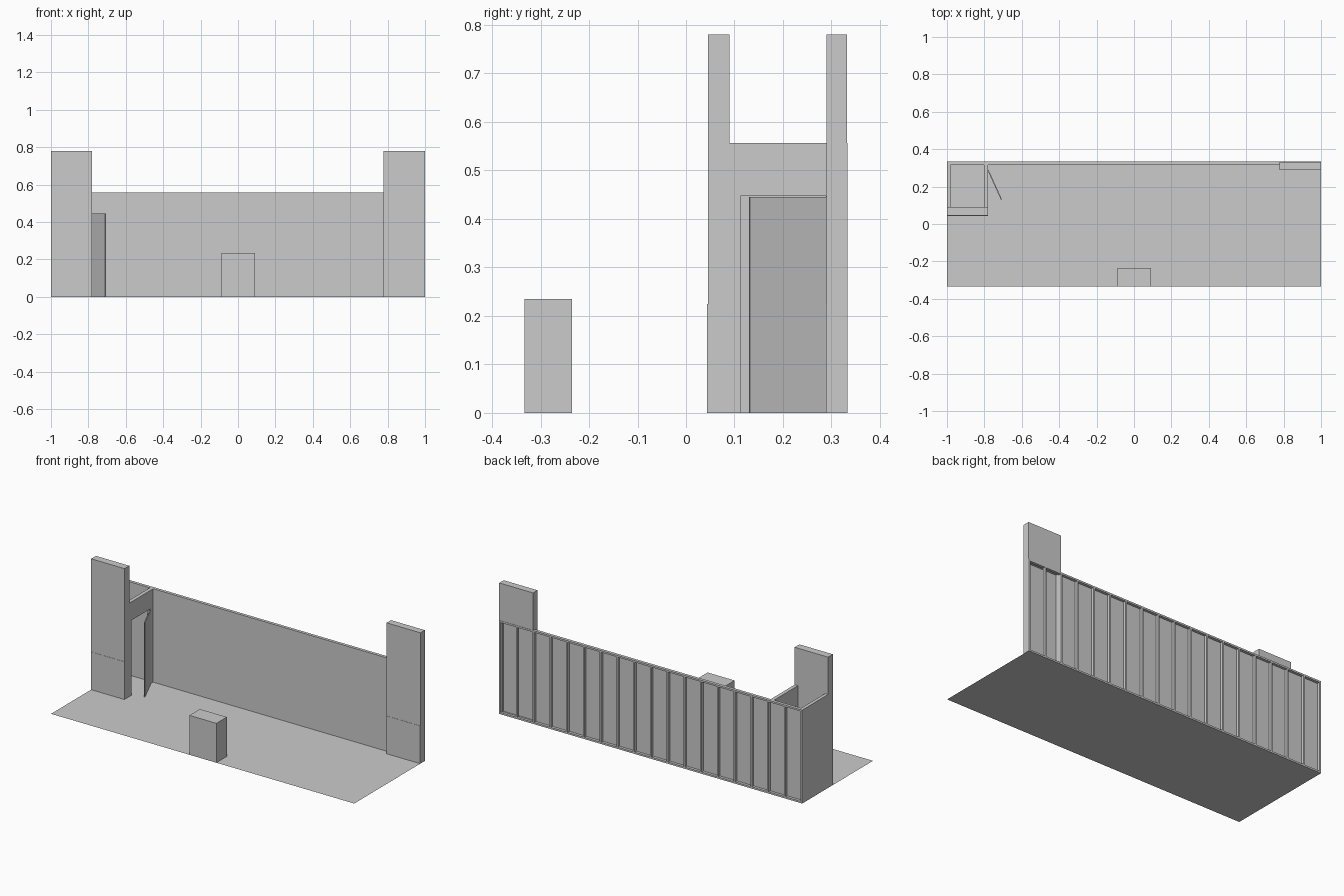
import bpy, bmesh
from mathutils import Matrix, Vector

if "Cube" in bpy.data.objects:
    bpy.data.objects.remove(bpy.data.objects["Cube"])


def boxes(name, spans):
    """One object made of axis-aligned boxes given as (x0, x1, y0, y1, z0, z1)."""
    bm = bmesh.new()
    for x0, x1, y0, y1, z0, z1 in spans:
        m = Matrix.Translation(((x0 + x1) / 2, (y0 + y1) / 2, (z0 + z1) / 2))
        m = m @ Matrix.Diagonal((x1 - x0, y1 - y0, z1 - z0, 1))
        bmesh.ops.create_cube(bm, size=1, matrix=m)
    me = bpy.data.meshes.new(name)
    bm.to_mesh(me)
    bm.free()
    ob = bpy.data.objects.new(name, me)
    bpy.context.collection.objects.link(ob)
    return ob


BACK, FRONT = 0.3333, 0.315     # back wall depth range
H, TALL = 0.557, 0.78           # wall and column heights
COL = 0.777                     # inner edge of the columns
T = 0.0104                      # lumber thickness
SKIN = 0.002

# Stage floor sheet
bpy.ops.mesh.primitive_plane_add(size=1)
floor = bpy.context.object
floor.name = "stage_floor"
floor.scale = (2, 2 / 3, 1)

# Back wall: facing sheet, open studs and plates behind it
boxes("back_wall_facing", [(-1, COL, FRONT, FRONT + SKIN, 0, H)])
boxes("back_wall_plates", [(-1, 1, FRONT + SKIN, BACK, 0, T),
                           (-1, 1, FRONT + SKIN, BACK, H - T, H)])
pitch = (2 - T) / 18
boxes("back_wall_studs", [(-1 + i * pitch, -1 + i * pitch + T, FRONT + SKIN, BACK, T, H - T)
                          for i in range(19)])

# Right column: solid above the wall, hollow shell below it
cy = 0.29
boxes("right_column", [(COL, 1, cy, 0.3315, H, TALL),
                       (COL, 1, cy, cy + SKIN, 0, H),
                       (COL, COL + SKIN, cy, FRONT, 0, H),
                       (1 - SKIN, 1, cy, FRONT + SKIN, 0, H)])

# Left column
boxes("left_column", [(-1, -0.78, 0.045, 0.09, 0, TALL)])

# Thin skirting panels on the column fronts
boxes("skirting_panels", [(-1, -0.78, 0.0437, 0.045, 0, 0.225),
                          (COL, 1, cy - 0.0013, cy, 0, 0.225)])

# Side room walls, with a doorway in the inner one
boxes("side_wall", [(-1, -0.98, 0.09, FRONT, 0, H)])
boxes("doorway_wall", [(-0.802, -0.78, 0.09, 0.112, 0, 0.447),
                       (-0.802, -0.78, 0.289, FRONT, 0, 0.447),
                       (-0.802, -0.78, 0.09, FRONT, 0.447, H)])

# Door leaf swung open from its back edge
hinge, tip = Vector((-0.78, 0.288, 0)), Vector((-0.709, 0.131, 0))
door = boxes("door", [(0, (tip - hinge).length, -0.003, 0.003, 0, 0.445)])
door.location = hinge
door.rotation_euler.z = -Vector((1, 0)).angle_signed((tip - hinge).xy)

# Lectern box at the front edge
boxes("lectern_box", [(-0.087, 0.091, -0.3333, -0.235, 0, 0.235)])
